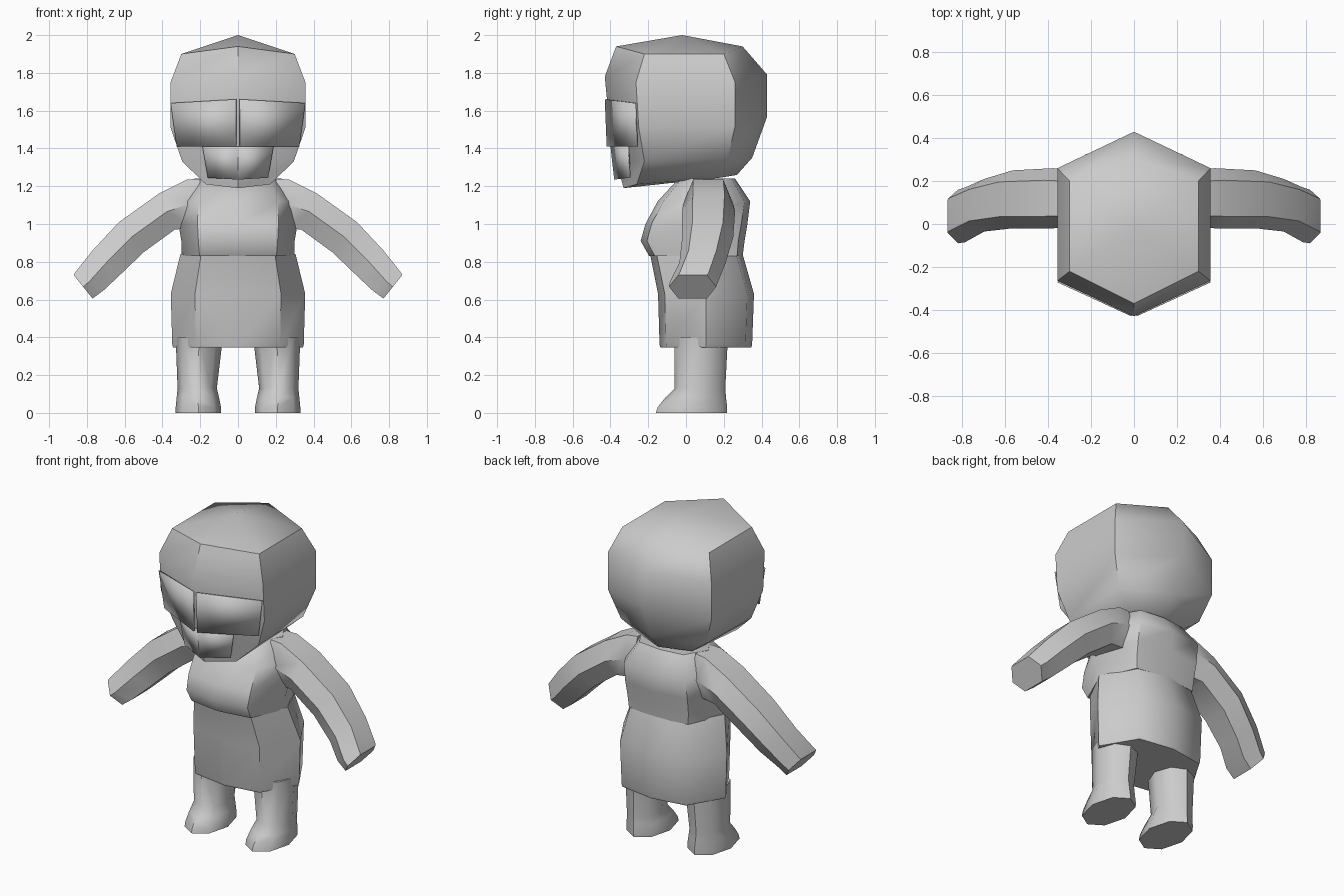
import bpy, bmesh, math
from mathutils import Vector

if "Cube" in bpy.data.objects:
    bpy.data.objects.remove(bpy.data.objects["Cube"])

grey = bpy.data.materials.new("plain grey")
grey.diffuse_color = (0.6, 0.6, 0.6, 1)
grey.use_nodes = True
grey.node_tree.nodes["Principled BSDF"].inputs["Base Color"].default_value = grey.diffuse_color


def finish(name, bm, angle=50, closed=True):
    if closed:
        bmesh.ops.recalc_face_normals(bm, faces=bm.faces[:])
    me = bpy.data.meshes.new(name)
    bm.to_mesh(me)
    bm.free()
    me.materials.append(grey)
    ob = bpy.data.objects.new(name, me)
    bpy.context.collection.objects.link(ob)
    bpy.ops.object.select_all(action='DESELECT')
    ob.select_set(True)
    bpy.context.view_layer.objects.active = ob
    bpy.ops.object.shade_smooth_by_angle(angle=math.radians(angle))
    return ob


def mirror(ob):
    ob.modifiers.new("mirror", 'MIRROR')
    ob.modifiers["mirror"].use_mirror_merge = False
    return ob


def loft(name, rings, apex=None, angle=50):
    """Skin a list of equal rings, capping the ends (or closing on an apex)."""
    bm = bmesh.new()
    vs = [[bm.verts.new(p) for p in r] for r in rings]
    n = len(vs[0])
    for a, b in zip(vs, vs[1:]):
        for i in range(n):
            j = (i + 1) % n
            bm.faces.new((a[i], a[j], b[j], b[i]))
    bm.faces.new(vs[0][::-1])
    if apex:
        t = bm.verts.new(apex)
        for i in range(n):
            bm.faces.new((vs[-1][i], vs[-1][(i + 1) % n], t))
    else:
        bm.faces.new(vs[-1])
    return finish(name, bm, angle)


def octagon(z, x0, x1, y0, y1, kx=0.64, ky=0.86):
    cx, cy, rx, ry = (x0 + x1) / 2, (y0 + y1) / 2, (x1 - x0) / 2, (y1 - y0) / 2
    unit = [(0, -1), (kx, -ky), (1, 0), (kx, ky), (0, 1), (-kx, ky), (-1, 0), (-kx, -ky)]
    return [(cx + u * rx, cy + v * ry, z) for u, v in unit]


# Head: six-sided rings, each given as front point, front side, back side, back point
def head_ring(f, fs, bs, b):
    (fx, fz), (x1, y1, z1), (x2, y2, z2), (by, bz) = f, fs, bs, b
    return [(0, fx, fz), (x1, y1, z1), (x2, y2, z2), (0, by, bz), (-x2, y2, z2), (-x1, y1, z1)]


loft("head", [
    head_ring((-.33, 1.19), (.17, -.26, 1.21), (.17, .18, 1.245), (.27, 1.26)),
    head_ring((-.37, 1.33), (.295, -.22, 1.33), (.295, .22, 1.34), (.35, 1.35)),
    head_ring((-.405, 1.52), (.357, -.25, 1.51), (.357, .26, 1.52), (.43, 1.57)),
    head_ring((-.43, 1.78), (.357, -.265, 1.75), (.357, .26, 1.75), (.43, 1.79)),
    head_ring((-.37, 1.94), (.30, -.22, 1.90), (.30, .20, 1.90), (.30, 1.94)),
], apex=(0, -.02, 2.0))


# Face plates: thin bent sheets on the front of the head
def plate(name, corners):
    bm = bmesh.new()
    bm.faces.new([bm.verts.new(c) for c in corners])
    ob = mirror(finish(name, bm, closed=False))
    s = ob.modifiers.new("thickness", 'SOLIDIFY')
    s.thickness, s.offset = 0.008, -1


plate("eye_plates", [(.012, -.42, 1.41), (.325, -.262, 1.41), (.357, -.272, 1.64), (.012, -.43, 1.66)])
plate("mouth_plate", [(0, -.38, 1.235), (.16, -.30, 1.245), (.188, -.31, 1.41), (0, -.40, 1.41)])

# Upper body with chest, and skirt
loft("upper_body", [octagon(z, -x, x, f, b, kx, .88) for z, x, f, b, kx in (
    (.83, .30, -.195, .30, .68), (.91, .30, -.24, .31, .70), (1.0, .315, -.215, .325, .68),
    (1.12, .32, -.15, .34, .66), (1.24, .23, -.04, .26, .66))])
loft("skirt", [octagon(z, -x, x, f, b) for z, x, f, b in (
    (.345, .343, -.135, .345), (.36, .348, -.14, .35), (.63, .356, -.148, .36), (.84, .305, -.19, .30))])

# Legs with feet
mirror(loft("legs", [octagon(z, x0, x1, f, b, .7, .72) for z, x0, x1, f, b in (
    (0, .09, .33, -.16, .218), (.03, .09, .33, -.15, .218), (.08, .10, .325, -.11, .212),
    (.13, .112, .32, -.06, .208), (.40, .08, .33, -.062, .222))]))


# Arms: flat-topped hexagons between a top and a bottom point of the outline
def arm_ring(tx, tz, bx, bz, f, b):
    c, h = (f + b) / 2, (b - f) / 2
    mx, mz = (tx + bx) / 2, (tz + bz) / 2
    return [(tx, c - h * .6, tz), (tx, c + h * .6, tz), (mx, b, mz),
            (bx, c + h * .6, bz), (bx, c - h * .6, bz), (mx, f, mz)]


mirror(loft("arms", [arm_ring(*r) for r in (
    (.20, 1.24, .20, .98, -.01, .24), (.27, 1.235, .24, .98, -.015, .25),
    (.42, 1.16, .335, .97, -.02, .26), (.63, 1.01, .50, .85, -.02, .25),
    (.77, .86, .625, .73, -.035, .21), (.865, .74, .71, .65, -.085, .17),
    (.87, .73, .77, .605, -.09, .16))]))
